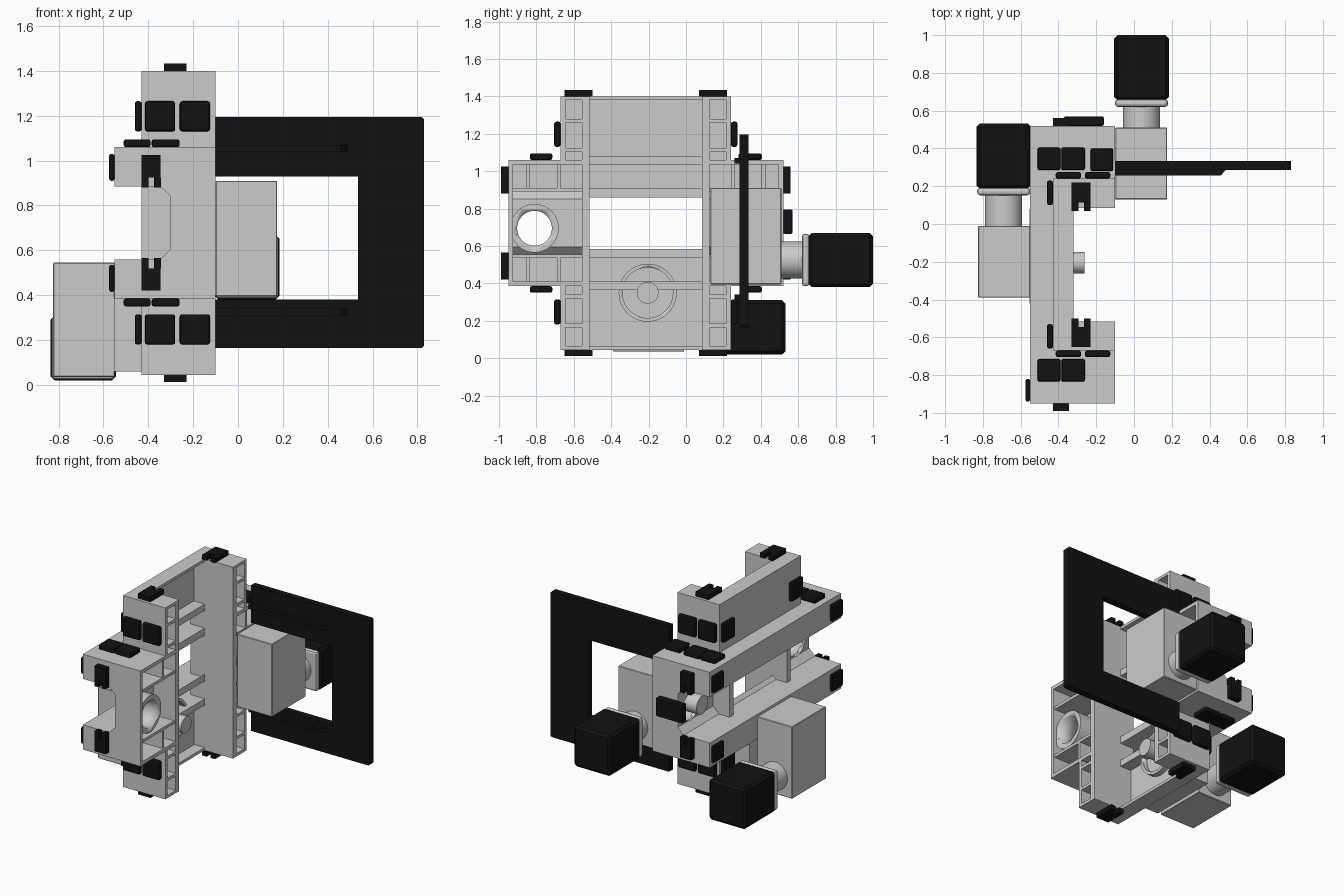
import bpy, bmesh, math
from mathutils import Matrix

if "Cube" in bpy.data.objects:
    bpy.data.objects.remove(bpy.data.objects["Cube"])

YC, ZC = -0.215, 0.7225        # symmetry planes of the carriage body
black = bpy.data.materials.new("black")
black.diffuse_color = (0.006, 0.006, 0.006, 1)
black.use_nodes = True
black.node_tree.nodes["Principled BSDF"].inputs["Base Color"].default_value = black.diffuse_color


def finish(name, bm, mat=None, bevel=0.0, seg=2):
    bmesh.ops.recalc_face_normals(bm, faces=bm.faces)
    me = bpy.data.meshes.new(name)
    bm.to_mesh(me)
    bm.free()
    ob = bpy.data.objects.new(name, me)
    bpy.context.collection.objects.link(ob)
    if mat:
        me.materials.append(mat)
    if bevel:
        m = ob.modifiers.new("bevel", 'BEVEL')
        m.width, m.segments = bevel, seg
    return ob


def box(name, x, y, z, mat=None, bevel=0.0, seg=2):
    bm = bmesh.new()
    mat4 = Matrix.LocRotScale(
        ((x[0] + x[1]) / 2, (y[0] + y[1]) / 2, (z[0] + z[1]) / 2), None,
        (abs(x[1] - x[0]), abs(y[1] - y[0]), abs(z[1] - z[0])))
    bmesh.ops.create_cube(bm, size=1, matrix=mat4)
    return finish(name, bm, mat, bevel, seg)


def prism(name, pts, y0, y1, mat=None):
    """Extrude an (x, z) outline along y."""
    bm = bmesh.new()
    f = bm.faces.new([bm.verts.new((px, y0, pz)) for px, pz in pts])
    r = bmesh.ops.extrude_face_region(bm, geom=[f])
    vs = [v for v in r['geom'] if isinstance(v, bmesh.types.BMVert)]
    bmesh.ops.translate(bm, verts=vs, vec=(0, y1 - y0, 0))
    return finish(name, bm, mat)


def cyl(name, axis, a, b, c1, c2, r):
    """Cylinder along x (c1=y, c2=z) or along y (c1=x, c2=z)."""
    bm = bmesh.new()
    mid = (a + b) / 2
    if axis == 'X':
        m = Matrix.Translation((mid, c1, c2)) @ Matrix.Rotation(math.pi / 2, 4, 'Y')
    else:
        m = Matrix.Translation((c1, mid, c2)) @ Matrix.Rotation(math.pi / 2, 4, 'X')
    bmesh.ops.create_cone(bm, cap_ends=True, segments=40, radius1=r, radius2=r,
                          depth=abs(b - a), matrix=m)
    ob = finish(name, bm)
    bpy.context.view_layer.objects.active = ob
    ob.select_set(True)
    bpy.ops.object.shade_smooth_by_angle(angle=math.radians(30))
    ob.select_set(False)
    return ob


def cut(ob, cutter):
    m = ob.modifiers.new("hole", 'BOOLEAN')
    m.operation, m.object, m.solver = 'DIFFERENCE', cutter, 'EXACT'
    cutter.hide_render = True
    cutter.hide_viewport = True


def flip(pts):
    return [(px, 2 * ZC - pz) for px, pz in reversed(pts)]


def sides():
    for ny, fy in (("front", lambda v: v), ("back", lambda v: 2 * YC - v)):
        for nz, fz in (("upper", lambda v: v), ("lower", lambda v: 2 * ZC - v)):
            yield ny, nz, fy, fz


# Arm section: hat-shaped shell open towards +x
outer = [(-0.1, 1.06), (-0.55, 1.06), (-0.55, 0.885), (-0.345, 0.885), (-0.30, 0.84)]
inner = [(-0.1, 1.035), (-0.525, 1.035), (-0.525, 0.91), (-0.335, 0.91), (-0.275, 0.85)]
outline = outer + flip(outer)
shell = outline + list(reversed(inner + flip(inner)))
rail = [(-0.32, 1.06), (-0.55, 1.06), (-0.55, 0.885), (-0.345, 0.885), (-0.32, 0.86),
        (-0.32, 0.91), (-0.525, 0.91), (-0.525, 1.035), (-0.32, 1.035)]

for ny, fy in (("front", lambda v: v), ("back", lambda v: 2 * YC - v)):
    arm = prism(ny + "_arm_shell", shell, fy(-0.925), fy(-0.54))
    prism(ny + "_arm_end_plate", outline, fy(-0.95), fy(-0.925))
    ring = cyl(ny + "_bearing_ring", 'X', -0.29, -0.125, fy(-0.81), 0.695, 0.13)
    hole = cyl(ny + "_hole_cutter", 'X', -0.6, 0.0, fy(-0.81), 0.695, 0.093)
    cut(arm, hole)
    cut(ring, hole)
    # tall side wall of the frame
    box(ny + "_tall_wall", (-0.43, -0.1), (fy(-0.555), fy(-0.515)), (0.045, 1.4))

for nz, fz in (("upper", lambda v: v), ("lower", lambda v: 2 * ZC - v)):
    prism(nz + "_rail", [(a, fz(b)) for a, b in rail], -0.54, 0.11)
    box(nz + "_web", (-0.43, -0.405), (-0.67, 0.24), (fz(1.06), fz(1.4)))
    box(nz + "_flange", (-0.405, -0.32), (-0.515, 0.085), (fz(1.38), fz(1.4)))
    box(nz + "_inner_flange", (-0.43, -0.32), (-0.515, 0.085), (fz(1.06), fz(1.08)))

for ny, nz, fy, fz in sides():
    n = ny + "_" + nz + "_"

    def b(name, x, y, z, mat=None, bevel=0.0):
        return box(n + name, x, tuple(map(fy, y)), tuple(map(fz, z)), mat, bevel)

    # open corner pocket with ribs
    b("pocket_side", (-0.405, -0.1), (-0.67, -0.645), (1.06, 1.4))
    b("pocket_cap", (-0.405, -0.1), (-0.645, -0.555), (1.38, 1.4))
    b("pocket_rib", (-0.405, -0.1), (-0.645, -0.555), (1.26, 1.28))
    b("pocket_floor", (-0.405, -0.1), (-0.645, -0.555), (1.105, 1.125))
    b("arm_rib", (-0.525, -0.11), (-0.69, -0.67), (0.91, 1.035))
    b("arm_rib_outer", (-0.525, -0.3), (-0.855, -0.835), (0.91, 1.035))
    b("arm_shelf", (-0.335, -0.11), (-0.925, -0.555), (0.89, 0.91))
    # sliding pads
    b("pad_a", (-0.415, -0.28), (-0.705, -0.67), (1.13, 1.265), black, 0.012)
    b("pad_b", (-0.26, -0.125), (-0.705, -0.67), (1.13, 1.265), black, 0.012)
    b("pad_c", (-0.51, -0.39), (-0.835, -0.715), (1.06, 1.095), black, 0.01)
    b("pad_d", (-0.385, -0.26), (-0.835, -0.715), (1.06, 1.095), black, 0.01)
    b("pad_e", (-0.46, -0.43), (-0.66, -0.53), (1.13, 1.265), black, 0.01)
    b("pad_f", (-0.575, -0.55), (-0.94, -0.82), (0.91, 1.03), black, 0.01)
    # forked clips, prongs pointing to the middle
    b("top_clip", (-0.33, -0.23), (-0.65, -0.545), (1.4, 1.433), black)
    b("end_clip", (-0.43, -0.345), (-0.99, -0.95), (0.925, 1.025), black)
    for i, o in enumerate((0.0, 0.065)):
        b("top_prong_%d" % i, (-0.33 + o, -0.295 + o), (-0.545, -0.5), (1.4, 1.433), black)
        b("end_prong_%d" % i, (-0.43 + o * 0.86, -0.4 + o * 0.86), (-0.99, -0.95),
          (0.88, 0.925), black)

box("back_sensor_block", (-0.37, -0.16), (0.52, 0.57), (0.665, 0.795), black, 0.008)
box("back_extra_pad", (-0.23, -0.11), (0.28, 0.4), (1.06, 1.095), black, 0.01)


# Gearbox with neck and motor behind it
def drive(name, x0, x1, yc, z0, z1, mx, mz, neck_end):
    box(name + "_gearbox", (x0, x1), (yc - 0.19, yc + 0.19), (z0, z1), None, 0.004, 1)
    cyl(name + "_neck", 'Y', yc + 0.19, neck_end, mx, mz, 0.098)
    box(name + "_motor_plate", (mx - 0.14, mx + 0.14), (neck_end, neck_end + 0.04),
        (mz - 0.14, mz + 0.14), None, 0.015)
    box(name + "_motor", (mx - 0.145, mx + 0.145), (neck_end + 0.035, neck_end + 0.38),
        (mz - 0.145, mz + 0.145), black, 0.018, 1)


drive("right", -0.1, 0.175, 0.32, 0.395, 0.91, 0.04, 0.525, 0.62)
cyl("right_output_flange", 'X', -0.13, -0.09, 0.32, 0.695, 0.13)
cyl("right_output_shaft", 'X', -0.365, -0.1, 0.34, 0.71, 0.065)

drive("left", -0.825, -0.55, -0.2, 0.035, 0.545, -0.69, 0.165, 0.152)
box("left_mount_block", (-0.552, -0.40), (-0.42, 0.08), (0.06, 0.39))
housing = cyl("left_shaft_housing", 'X', -0.55, -0.36, -0.205, 0.35, 0.155)
cut(housing, cyl("left_housing_cutter", 'X', -0.395, -0.3, -0.205, 0.35, 0.135))
cyl("left_output_shaft", 'X', -0.55, -0.262, -0.205, 0.35, 0.058)

# Flat C-shaped panel
panel = [(-0.1, 1.195), (0.82, 1.195), (0.83, 1.185), (0.83, 0.175), (0.82, 0.165),
         (-0.1, 0.165), (-0.1, 0.38), (0.535, 0.38), (0.535, 0.93), (-0.1, 0.93)]
prism("c_panel", panel, 0.287, 0.333, black)
for nm, zc in (("upper", 1.055), ("lower", 0.325)):
    bm = bmesh.new()
    plan = [(-0.1, 0.258), (0.46, 0.258), (0.49, 0.29), (-0.1, 0.29)]
    f = bm.faces.new([bm.verts.new((px, py, zc - 0.015)) for px, py in plan])
    r = bmesh.ops.extrude_face_region(bm, geom=[f])
    bmesh.ops.translate(bm, vec=(0, 0, 0.03),
                        verts=[v for v in r['geom'] if isinstance(v, bmesh.types.BMVert)])
    finish(nm + "_panel_rib", bm, black)
